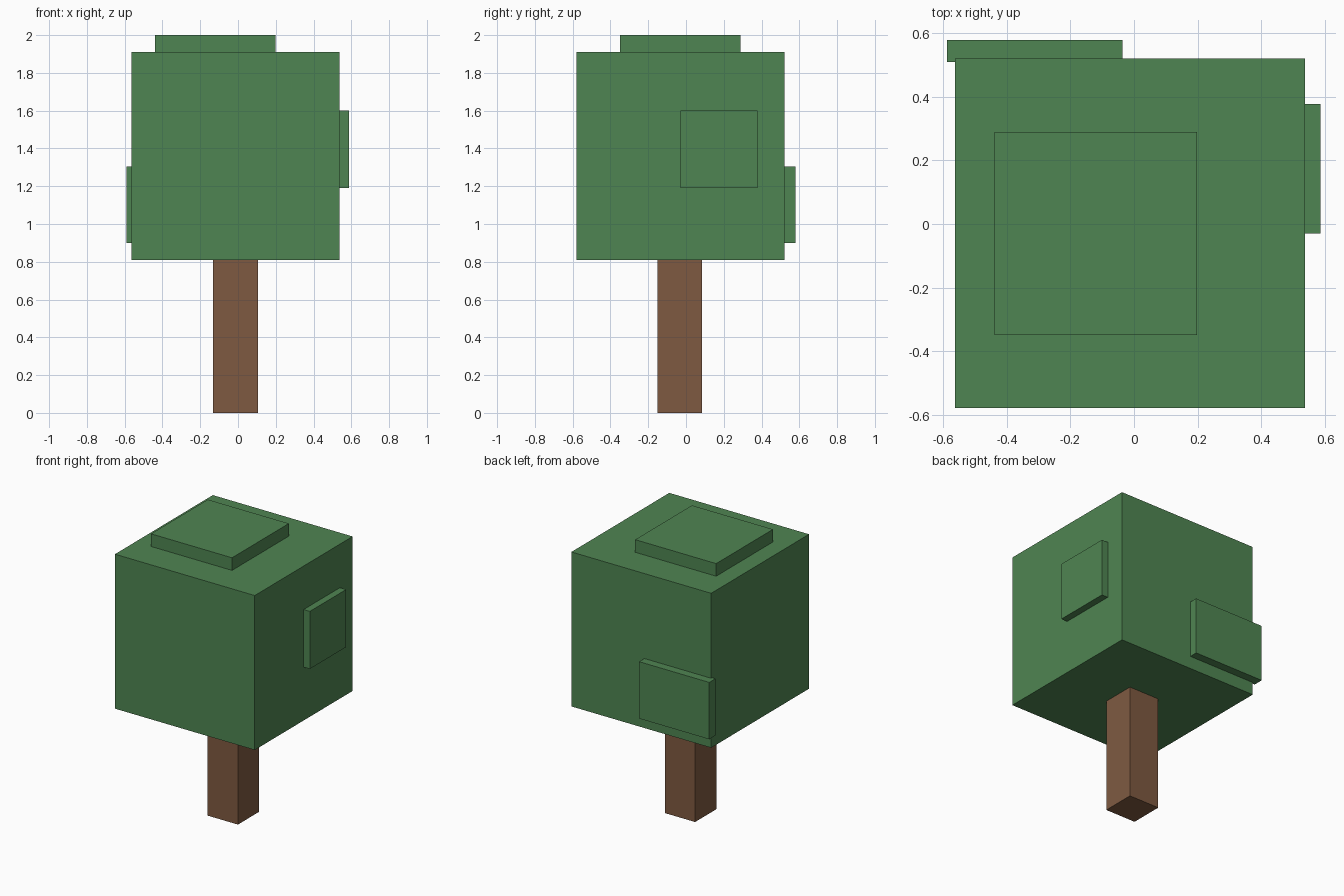
import bpy
import bmesh
from mathutils import Vector

default = bpy.data.objects.get("Cube")
if default:
    bpy.data.objects.remove(default, do_unlink=True)


def make_material(name, rgb):
    mat = bpy.data.materials.new(name)
    mat.use_nodes = True
    color = (*rgb, 1.0)
    mat.diffuse_color = color
    mat.node_tree.nodes["Principled BSDF"].inputs["Base Color"].default_value = color
    return mat


def make_box(name, low, high, mat):
    """Flat-shaded box spanning two opposite corners."""
    low, high = Vector(low), Vector(high)
    size = high - low
    bm = bmesh.new()
    bmesh.ops.create_cube(bm, size=1.0)
    bmesh.ops.scale(bm, vec=size, verts=bm.verts)
    mesh = bpy.data.meshes.new(name)
    bm.to_mesh(mesh)
    bm.free()
    mesh.materials.append(mat)
    obj = bpy.data.objects.new(name, mesh)
    obj.location = (low + high) / 2
    bpy.context.collection.objects.link(obj)
    return obj


leaf_green = make_material("leaf green", (0.078, 0.235, 0.084))
bark_brown = make_material("bark brown", (0.212, 0.102, 0.053))

# Trunk and main crown
make_box("trunk", (-0.132, -0.152, 0), (0.106, 0.086, 0.81), bark_brown)
make_box("crown", (-0.563, -0.58, 0.81), (0.538, 0.521, 1.91), leaf_green)

# Raised leaf clumps on the top, left side and back
make_box("top_leaf_clump", (-0.44, -0.35, 1.88), (0.198, 0.289, 2.0), leaf_green)
make_box("left_leaf_clump", (0.51, -0.03, 1.19), (0.587, 0.378, 1.60), leaf_green)
make_box("back_leaf_clump", (-0.589, 0.51, 0.90), (-0.037, 0.58, 1.305), leaf_green)
